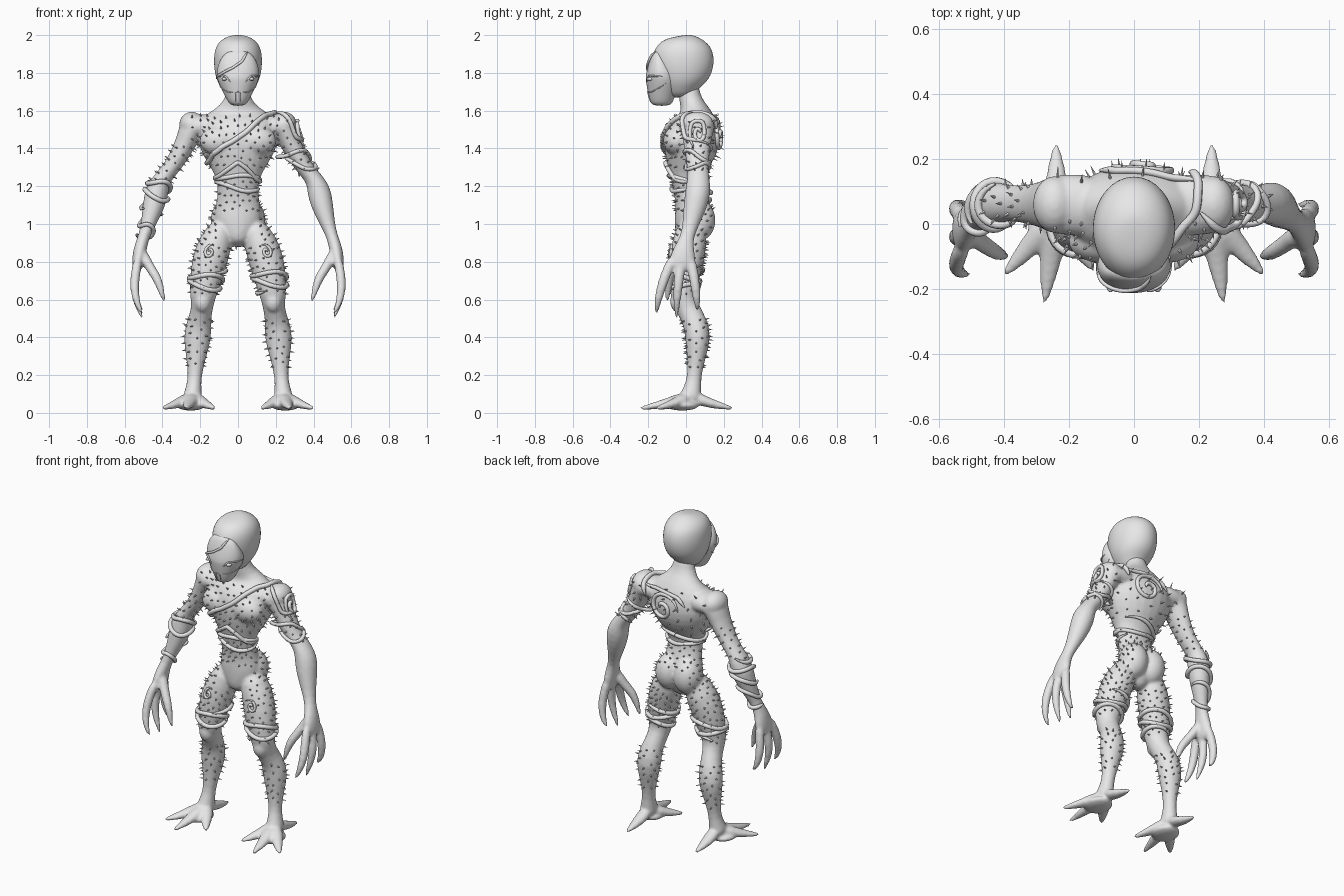
import bpy, bmesh, math, random
from mathutils import Vector, Matrix
from mathutils.bvhtree import BVHTree

cube = bpy.data.objects.get("Cube")
if cube:
    bpy.data.objects.remove(cube)
random.seed(4)

grey = bpy.data.materials.new("plain_grey")
grey.use_nodes = True
grey.diffuse_color = (0.8, 0.8, 0.8, 1)
grey.node_tree.nodes["Principled BSDF"].inputs["Base Color"].default_value = (0.8, 0.8, 0.8, 1)


def link(name, data):
    obj = bpy.data.objects.new(name, data)
    data.materials.append(grey)
    bpy.context.scene.collection.objects.link(obj)
    return obj


def mesh_object(name, bm, smooth=True):
    bmesh.ops.recalc_face_normals(bm, faces=bm.faces)
    for face in bm.faces:
        face.smooth = smooth
    mesh = bpy.data.meshes.new(name)
    bm.to_mesh(mesh)
    bm.free()
    return link(name, mesh)


def tube(bm, sections, side=1, sides=12):
    """Loft of elliptical rings; each section is x, y, z, radius a, radius b."""
    path = [Vector((side * s[0], s[1], s[2])) for s in sections]
    whole = (path[-1] - path[0]).normalized()
    ref = Vector((0, 0, 1)) if abs(whole.z) < 0.7 else Vector((0, 1, 0))
    rings = []
    for i, p in enumerate(path):
        t = (path[min(i + 1, len(path) - 1)] - path[max(i - 1, 0)]).normalized()
        u = ref.cross(t).normalized()
        v = t.cross(u)
        ra, rb = sections[i][3] * 1.04, sections[i][4] * 1.04
        angles = [math.tau * k / sides for k in range(sides)]
        rings.append([bm.verts.new(p + u * ra * math.cos(a) + v * rb * math.sin(a)) for a in angles])
    for low, high in zip(rings, rings[1:]):
        for k in range(sides):
            m = (k + 1) % sides
            bm.faces.new((low[k], low[m], high[m], high[k]))
    bm.faces.new(rings[0])
    bm.faces.new(rings[-1])


def ball(bm, centre, size):
    matrix = Matrix.Translation(centre) @ Matrix.Diagonal((*size, 1))
    bmesh.ops.create_uvsphere(bm, u_segments=20, v_segments=12, radius=1, matrix=matrix)


def surface(obj):
    bpy.context.view_layer.update()
    return BVHTree.FromObject(obj, bpy.context.evaluated_depsgraph_get())


# Body: torso, legs, feet, arms and hands fused into one skin
torso = [(0, 0, .88, .04, .05), (0, .02, .93, .085, .08), (0, .03, 1.0, .125, .09),
         (0, .03, 1.06, .128, .09), (0, .02, 1.12, .112, .075), (0, 0, 1.2, .105, .07),
         (0, 0, 1.27, .125, .09), (0, .015, 1.35, .18, .13), (0, .028, 1.43, .215, .152),
         (0, .045, 1.51, .225, .14), (0, .05, 1.57, .19, .105), (0, .045, 1.61, .115, .07),
         (0, .02, 1.66, .064, .058), (0, .01, 1.76, .055, .055)]
leg = [(.07, .03, 1.02, .055, .07), (.12, .02, .9, .092, .095), (.153, 0, .8, .094, .09),
       (.172, -.01, .7, .083, .08), (.187, -.02, .62, .07, .066), (.19, .01, .55, .054, .062),
       (.207, .05, .48, .064, .064), (.215, .065, .4, .076, .07), (.222, .055, .3, .054, .05),
       (.228, .045, .2, .035, .036), (.235, .035, .13, .04, .045), (.245, .015, .05, .062, .07)]
arm = [(.1, .055, 1.51, .07, .1), (.2, .06, 1.52, .068, .095), (.25, .06, 1.51, .072, .09),
       (.275, .06, 1.43, .055, .072), (.33, .06, 1.33, .048, .06), (.372, .065, 1.275, .044, .055),
       (.405, .065, 1.235, .046, .06), (.428, .065, 1.18, .064, .068), (.445, .05, 1.1, .06, .064),
       (.475, .025, 1.0, .039, .044), (.5, .005, .93, .029, .034), (.518, -.01, .87, .036, .055),
       (.53, -.02, .8, .033, .075), (.535, -.025, .75, .024, .06)]
toe_tips = [(.24, .26), (.278, -.26), (.412, -.17), (.114, -.155)]
finger_tips = [(-.065, -.155, .52), (-.022, -.05, .49), (.022, .06, .54)]

bm = bmesh.new()
tube(bm, torso)
for side in (1, -1):
    tube(bm, leg, side)
    tube(bm, arm, side)
    ball(bm, (side * .245, .06, 1.525), (.068, .09, .07))
    ball(bm, (side * .062, .07, 1.02), (.085, .088, .11))
    ball(bm, (side * .187, -.04, .59), (.046, .045, .06))
    ball(bm, (side * .1, -.05, 1.44), (.105, .072, .08))
    ball(bm, (side * .25, -.02, .04), (.08, .09, .028))
    for x, y in toe_tips:
        base = Vector((.238, .025, .09))
        tip = Vector((x, y, .022))
        mid = base.lerp(tip, .5) - Vector((0, 0, .012))
        tube(bm, [(*base, .045, .04), (*mid, .036, .024), (*tip, .007, .009)], side)
    for y, tip_y, tip_z in finger_tips:
        tube(bm, [(.525, y, .83, .026, .028), (.545, (y + tip_y) / 2, .73, .025, .027),
                  (.55, tip_y * .87, .65, .024, .025), (.533, tip_y, .57, .017, .017),
                  (.503, tip_y, tip_z, .007, .007)], side)
    tube(bm, [(.515, -.02, .87, .028, .035), (.475, -.055, .78, .026, .028), (.43, -.085, .72, .025, .025),
              (.41, -.095, .66, .02, .02), (.388, -.1, .58, .007, .007)], side)
body = mesh_object("body", bm)
sub = body.modifiers.new("round", 'SUBSURF')
sub.levels = sub.render_levels = 1
remesh = body.modifiers.new("fuse", 'REMESH')
remesh.mode = 'VOXEL'
remesh.voxel_size = 0.009
remesh.use_smooth_shade = True
relax = body.modifiers.new("relax", 'SMOOTH')
relax.factor, relax.iterations = 0.5, 5
skin = surface(body)

# Head and face mask
skull = [(0, -.02, 1.67, .05, .06), (0, -.025, 1.71, .08, .088), (0, -.025, 1.75, .105, .118),
         (0, -.017, 1.8, .12, .147), (0, -.013, 1.86, .125, .16), (0, -.017, 1.92, .121, .152),
         (0, -.018, 1.963, .1, .12), (0, -.018, 1.987, .066, .078), (0, -.02, 1.998, .03, .035)]
mask = [(0, -.13, 1.625, .035, .045), (0, -.13, 1.65, .054, .06), (0, -.128, 1.7, .078, .074),
        (0, -.12, 1.76, .106, .09), (0, -.13, 1.8, .113, .084), (0, -.142, 1.85, .1, .06),
        (0, -.15, 1.89, .08, .035), (0, -.147, 1.92, .045, .02)]
for name, rings in (("head", skull), ("face_mask", mask)):
    bm = bmesh.new()
    tube(bm, rings, sides=20)
    part = mesh_object(name, bm)
    sub = part.modifiers.new("round", 'SUBSURF')
    sub.levels = sub.render_levels = 2
face = surface(part)


# Vines: paths laid on a surface
def vine(name, points, radius=.011, tree=skin):
    laid = []
    for p in points:
        spot, normal = tree.find_nearest(Vector(p))[:2]
        laid.append(spot + normal * radius * .7)
    for _ in range(2):
        laid = [laid[0]] + [(a + b * 2 + c) / 4 for a, b, c in zip(laid, laid[1:], laid[2:])] + [laid[-1]]
    curve = bpy.data.curves.new(name, 'CURVE')
    curve.dimensions = '3D'
    curve.bevel_depth, curve.bevel_resolution, curve.use_fill_caps = radius, 2, True
    spline = curve.splines.new('POLY')
    spline.points.add(len(laid) - 1)
    for i, p in enumerate(laid):
        spline.points[i].co = (*p, 1)
        spline.points[i].radius = min(1, .35 + .15 * min(i, len(laid) - 1 - i))
    spline.use_smooth = True
    return link(name, curve)


def route(*stops):
    stops = [Vector(s) for s in stops]
    return [a.lerp(b, k / 8) for a, b in zip(stops, stops[1:]) for k in range(8)] + [stops[-1]]


def coil(start, end, turns, reach=.14, phase=0, wave=.018):
    start, end, points = Vector(start), Vector(end), []
    for i in range(int(turns * 28) + 1):
        a = phase + math.tau * i / 28
        centre = start.lerp(end, i / (turns * 28)) + Vector((0, 0, wave * math.sin(a * 1.5)))
        out = Vector((math.cos(a), math.sin(a), 0))
        hit = skin.ray_cast(centre + out * reach, -out, reach)[0]
        points.append(hit or centre)
    return points


def spiral(centre, across, radius, turns=2, spin=1):
    centre, across, up = Vector(centre), Vector(across), Vector((0, 0, 1))
    count = int(turns * 22)
    return [centre + (across * math.cos(spin * i * math.tau / 22) + up * math.sin(spin * i * math.tau / 22))
            * radius * (.12 + .88 * i / count) for i in range(count + 1)]


vine("chest_sash", route((-.19, .05, 1.3), (-.17, -.08, 1.33), (-.08, -.15, 1.4), (.04, -.15, 1.49),
                         (.13, -.08, 1.58), (.19, .03, 1.62), (.2, .14, 1.58), (.17, .19, 1.5)), .014)
vine("back_spiral", spiral((.05, .23, 1.46), (1, 0, 0), .13, 1.5), .012)
vine("back_branch", route((.2, .14, 1.57), (.08, .18, 1.57), (-.06, .18, 1.55), (-.11, .18, 1.5)), .011)
vine("shoulder_spiral", spiral((.38, .07, 1.5), (0, 1, 0), .085, 1.7), .011)
vine("shoulder_strap", route((.2, .03, 1.61), (.27, -.04, 1.58), (.32, -.02, 1.46), (.31, .1, 1.42)), .012)
vine("upper_arm_coil", coil((.3, .06, 1.4), (.36, .065, 1.28), 2.3, phase=1, wave=.025))
vine("forearm_coil", coil((-.4, .065, 1.24), (-.455, .035, 1.09), 2.3, phase=2), .013)
vine("wrist_coil", coil((-.465, .03, 1.05), (-.505, -.005, .92), 1.5), .012)
vine("rib_arch", route((-.13, .03, 1.24), (-.11, -.07, 1.25), (-.05, -.11, 1.29), (0, -.12, 1.325),
                       (.05, -.11, 1.29), (.11, -.07, 1.23), (.13, .03, 1.22)), .012)
vine("waist_coil", coil((0, 0, 1.28), (0, 0, 1.18), 2, .25, .5), .012)
for side, label in ((1, "left"), (-1, "right")):
    vine(label + "_thigh_coil", coil((side * .167, -.01, .76), (side * .182, -.015, .645), 2.5, phase=side), .013)
    vine(label + "_thigh_spiral", spiral((side * .155, -.12, .86), (side, 0, 0), .045, 1.4), .008)

# Face details: brow flap, eyes and jaw seams
vine("brow_flap", route((-.115, -.13, 1.77), (-.09, -.2, 1.8), (-.03, -.22, 1.83), (.02, -.2, 1.86),
                        (.05, -.16, 1.91)), .007, face)
for side, label in ((1, "left"), (-1, "right")):
    bm = bmesh.new()
    spot = face.find_nearest(Vector((side * .08, -.2, 1.765)))[0]
    ball(bm, spot, (.013, .02, .009))
    mesh_object(label + "_eye", bm)
    vine(label + "_eyelid", route((side * .045, -.22, 1.75), (side * .07, -.2, 1.785),
                                  (side * .11, -.12, 1.785)), .005, face)
    vine(label + "_jaw_seam", route((side * .016, -.2, 1.63), (side * .018, -.22, 1.685), (0, -.22, 1.7)),
         .003, face)
    vine(label + "_cheek_seam", route((side * .018, -.22, 1.69), (side * .06, -.18, 1.7),
                                      (side * .1, -.1, 1.75)), .003, face)


# Thorns scattered over chosen regions of the skin
def thorn_gap(p):
    x, z = abs(p.x), p.z
    if x > .25 and z > 1:
        low, high = (1.28, 1.55) if p.x > 0 else (1.22, 1.42)
        return .035 if low < z < high else 0
    if x > .33 or z > 1.57 or z < .24 or .5 < z < .63 or 1.23 < z < 1.3:
        return 0
    if z > 1.3:
        return .055 if p.y > .04 else .034
    if .88 < z < 1.07 and x < .115:
        return 0
    return .032 if z > .6 else .036


bpy.context.view_layer.update()
shape = body.evaluated_get(bpy.context.evaluated_depsgraph_get())
mesh = shape.to_mesh()
spots = [(f.center.copy(), f.normal.copy()) for f in mesh.polygons]
shape.to_mesh_clear()
random.shuffle(spots)
cell, grid = .06, {}
near = (-1, 0, 1)
bm = bmesh.new()
for p, normal in spots:
    gap = thorn_gap(p)
    if not gap:
        continue
    i, j, k = (math.floor(c / cell) for c in p)
    others = (q for a in near for b in near for c in near for q in grid.get((i + a, j + b, k + c), ()))
    if any((q - p).length < gap for q in others):
        continue
    grid.setdefault((i, j, k), []).append(p)
    length = random.uniform(.02, .028) * (1.5 if gap > .05 else 1)
    turn = normal.to_track_quat('Z', 'Y').to_matrix().to_4x4()
    matrix = Matrix.Translation(p + normal * length * .35) @ turn
    bmesh.ops.create_cone(bm, cap_ends=True, segments=6, radius1=.006, radius2=.0006,
                          depth=length, matrix=matrix)
mesh_object("thorns", bm, smooth=False)
